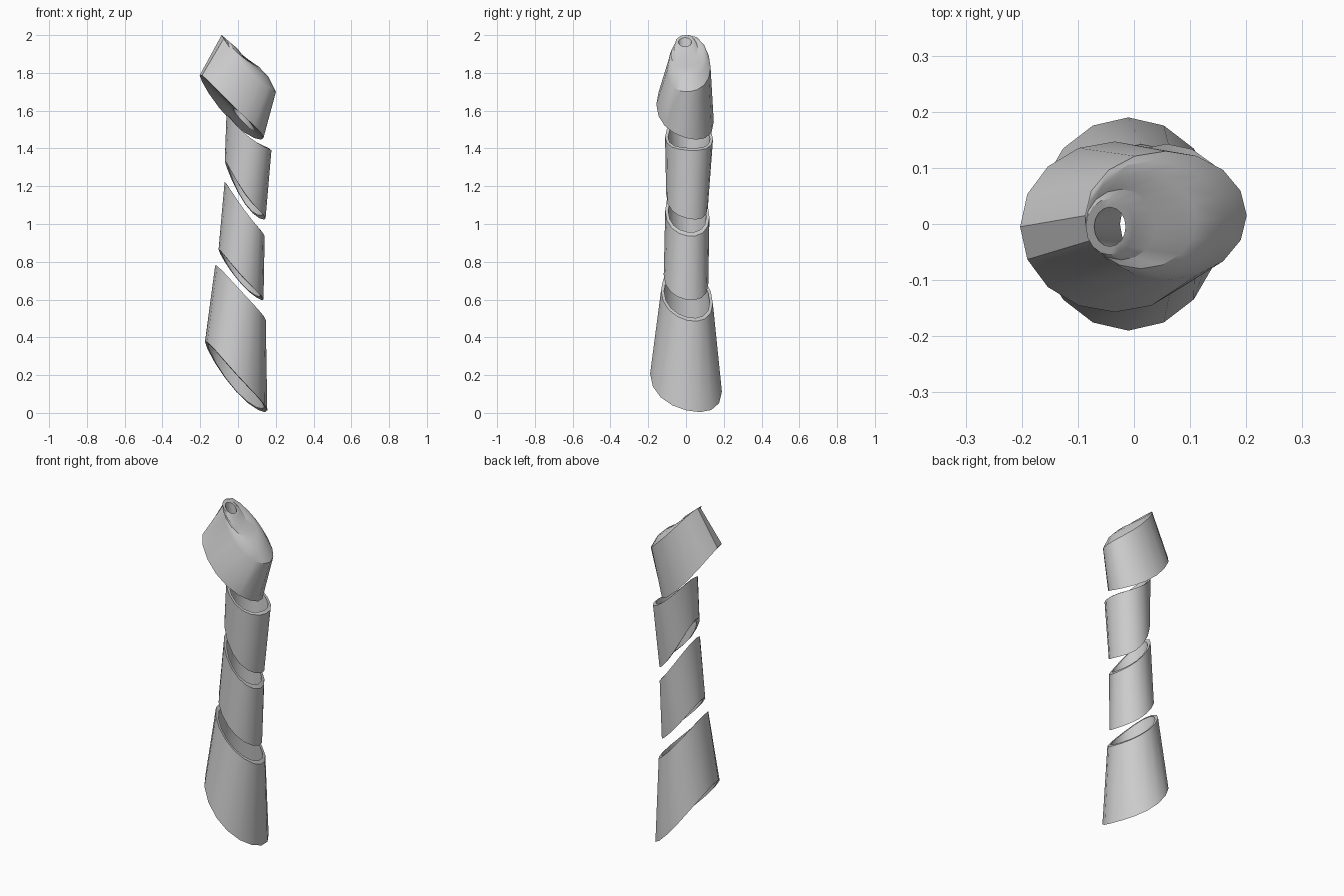
import bpy, bmesh
from math import sin, cos, pi, radians

if "Cube" in bpy.data.objects:
    bpy.data.objects.remove(bpy.data.objects["Cube"])

N = 16


def ring(cx, cy, cz, rx, ry, sx, sy, bow=0.0, inset=0.0):
    """Slanted elliptical rim; bow lowers the two y sides slightly."""
    pts = []
    for i in range(N):
        a = 2 * pi * i / N
        x, y = (rx - inset) * cos(a), (ry - inset) * sin(a)
        pts.append((cx + x, cy + y, cz + sx * x + sy * y + bow * sin(a) ** 2))
    return pts


def blend(a, b, t, lift):
    """Ring between a and b, raised most on the +x side."""
    out = []
    for i, (p, q) in enumerate(zip(a, b)):
        w = (1 + cos(2 * pi * i / N)) / 2
        x, y, z = (u + (v - u) * t for u, v in zip(p, q))
        out.append((x, y, z + lift * w))
    return out


def loft(name, rings):
    """Skin a closed loop of rings into one hollow solid."""
    bm = bmesh.new()
    vs = [[bm.verts.new(p) for p in r] for r in rings]
    for k in range(len(vs)):
        a, b = vs[k], vs[(k + 1) % len(vs)]
        for i in range(N):
            j = (i + 1) % N
            bm.faces.new((a[i], a[j], b[j], b[i]))
    bmesh.ops.recalc_face_normals(bm, faces=bm.faces)
    me = bpy.data.meshes.new(name)
    bm.to_mesh(me)
    bm.free()
    ob = bpy.data.objects.new(name, me)
    bpy.context.collection.objects.link(ob)
    bpy.ops.object.select_all(action='DESELECT')
    ob.select_set(True)
    bpy.context.view_layer.objects.active = ob
    bpy.ops.object.shade_smooth_by_angle(angle=radians(30))
    return ob


# Three hollow sleeves: (bottom rim, top rim)
sleeves = {
    "lower_sleeve": ((-.01, 0, .195, .165, .19, -1.1, -.25, -.035),
                     (.013, .005, .635, .134, .137, -1.08, -.25, -.02)),
    "middle_sleeve": ((.016, 0, .732, .119, .118, -1.11, -.2, -.025),
                      (.035, .007, 1.08, .106, .117, -1.35, -.15, -.025)),
    "upper_sleeve": ((.038, .006, 1.182, .108, .111, -1.41, -.25, -.05),
                     (.058, .016, 1.485, .119, .127, -.8, -.05, -.03)),
}
for name, (low, high) in sleeves.items():
    loft(name, [ring(*low), ring(*high),
                ring(*high, inset=.016), ring(*low, inset=.016)])

# Tip: slanted body, domed top with offset mouth, narrow bore through it
base = ring(-.034, -.005, 1.622, .169, .152, -.98, -.3, -.035)
shoulder = ring(.057, .015, 1.85, .144, .115, -1.04, .08, -.03)
mouth = (-.043, -.005, 1.963, .043, .05, -.85, 0)
lip = ring(*mouth)
bore_top = ring(*mouth, inset=.015)
bore_low = ring(.03, 0, 1.555, .055, .06, -.98, -.3)
loft("tip", [base, shoulder,
             blend(shoulder, lip, .2, .035),
             blend(shoulder, lip, .45, .03),
             blend(shoulder, lip, .8, -.012),
             lip, bore_top, bore_low])
